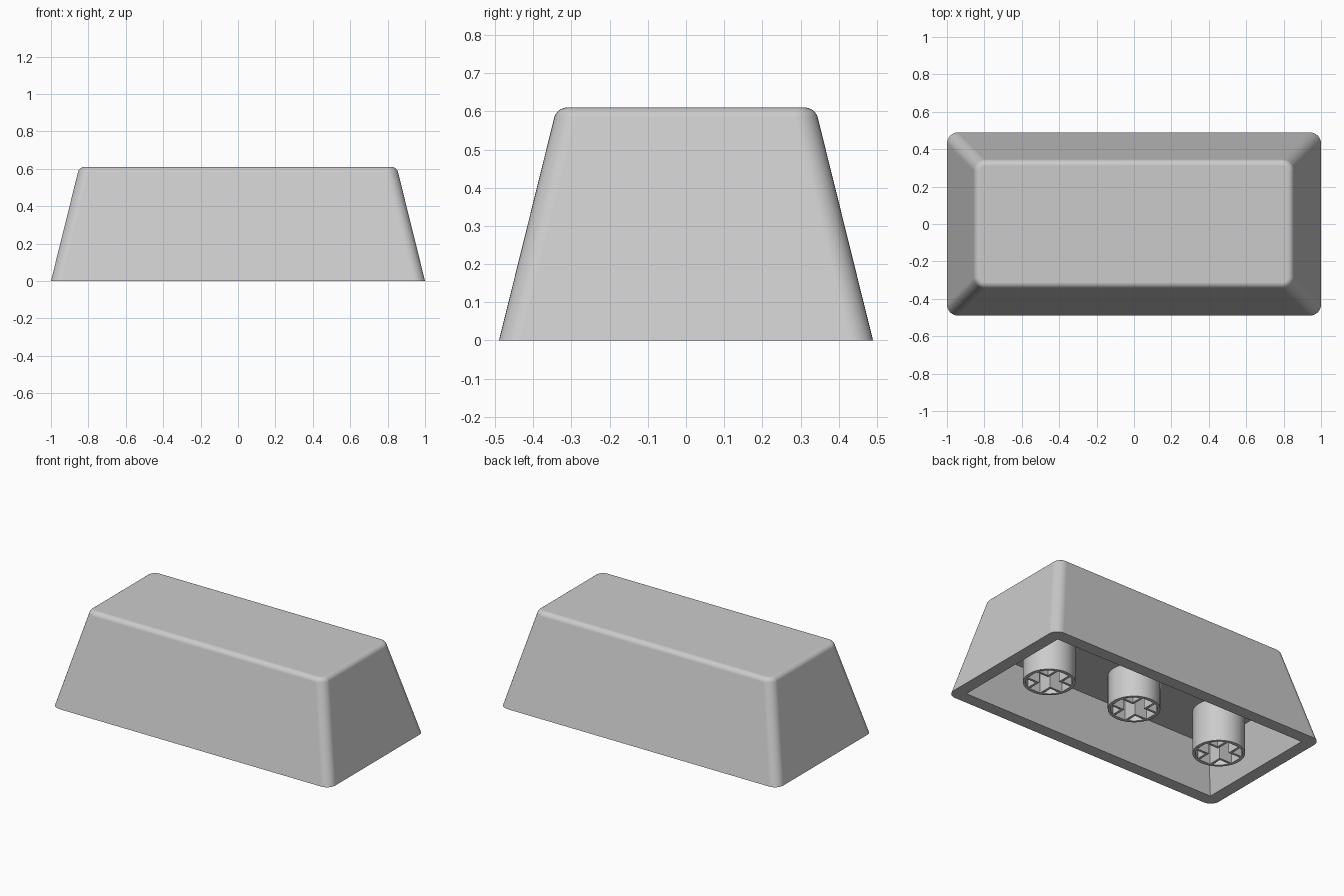
import bpy
import bmesh
from math import acos, asin, atan, cos, sin, pi, radians

cube = bpy.data.objects.get("Cube")
if cube:
    bpy.data.objects.remove(cube)

HALF_X, HALF_Y, HEIGHT = 1.0, 0.49, 0.61
TAPER = 0.248          # inward lean of the outer walls per unit of height
CORNER, FILLET = 0.06, 0.035
WALL, CEILING, INNER_TAPER = 0.08, 0.275, 0.28

grey = bpy.data.materials.new("light grey plastic")
grey.use_nodes = True
grey.diffuse_color = (0.6, 0.6, 0.6, 1)
grey.node_tree.nodes["Principled BSDF"].inputs["Base Color"].default_value = grey.diffuse_color


def loft(name, loops):
    """Skin a stack of equal-sized point loops and cap both ends."""
    bm = bmesh.new()
    rings = [[bm.verts.new(p) for p in loop] for loop in loops]
    count = len(rings[0])
    for low, high in zip(rings, rings[1:]):
        for i in range(count):
            j = (i + 1) % count
            bm.faces.new((low[i], low[j], high[j], high[i]))
    bm.faces.new(rings[0][::-1])
    bm.faces.new(rings[-1])
    bmesh.ops.recalc_face_normals(bm, faces=bm.faces)
    mesh = bpy.data.meshes.new(name)
    bm.to_mesh(mesh)
    bm.free()
    mesh.materials.append(grey)
    obj = bpy.data.objects.new(name, mesh)
    bpy.context.collection.objects.link(obj)
    return obj


def prism(name, outline, x, bottom, top):
    """Extrude a flat outline, shifted along x, between two heights."""
    return loft(name, [[(px + x, py, z) for px, py in outline] for z in (bottom, top)])


def rectangle(hx, hy):
    return [(sx * hx, sy * hy) for sx, sy in ((1, 1), (-1, 1), (-1, -1), (1, -1))]


def arc(radius, start, end, steps):
    return [(radius * cos(start + (end - start) * s / steps),
             radius * sin(start + (end - start) * s / steps)) for s in range(steps + 1)]


def rounded_rectangle(hx, hy, radius):
    points = []
    for quarter, (x, y) in enumerate(rectangle(hx - radius, hy - radius)):
        start = quarter * pi / 2
        points += [(x + ax, y + ay) for ax, ay in arc(radius, start, start + pi / 2, 8)]
    return points


def at_height(outline, z):
    return [(x, y, z) for x, y in outline]


def activate(obj):
    bpy.ops.object.select_all(action='DESELECT')
    obj.select_set(True)
    bpy.context.view_layer.objects.active = obj


def cut(obj, cutter):
    cutter.hide_render = True
    activate(obj)
    mod = obj.modifiers.new("cut", 'BOOLEAN')
    mod.operation = 'DIFFERENCE'
    mod.solver = 'EXACT'
    mod.object = cutter
    bpy.ops.object.modifier_apply(modifier=mod.name)
    bpy.data.objects.remove(cutter)


def smooth(obj):
    """Smooth the fillets while large faces stay flat."""
    activate(obj)
    bpy.ops.object.shade_smooth_by_angle(angle=radians(30))
    mod = obj.modifiers.new("flat faces", 'WEIGHTED_NORMAL')
    mod.keep_sharp = True
    bpy.ops.object.modifier_apply(modifier=mod.name)


# Tapered outer shell with rounded corners and a filleted top edge
lean = atan(TAPER)
centre = FILLET * cos(lean) + TAPER * (HEIGHT - FILLET + FILLET * sin(lean))
profile = [(0, 0, CORNER)]
for ax, az in arc(FILLET, lean, pi / 2, 8):
    profile.append((centre - ax, HEIGHT - FILLET + az, CORNER - FILLET * cos(lean) + ax))
shell = loft("cap_shell", [at_height(rounded_rectangle(HALF_X - i, HALF_Y - i, r), z)
                           for i, z, r in profile])

# Sharp-cornered hollow underneath
hollow = []
for z in (-0.05, CEILING):
    inset = WALL + INNER_TAPER * z
    hollow.append(at_height(rectangle(HALF_X - inset, HALF_Y - inset), z))
cut(shell, loft("hollow_cutter", hollow))
smooth(shell)

# Three thin-walled mounting stems; the middle one is shorter
RADIUS, BORE, SLOT, RIB = 0.152, 0.135, 0.04, 0.015
edge = SLOT + RIB
pocket = [(edge, edge)] + arc(BORE, asin(edge / BORE), acos(edge / BORE), 8)
cutters = [rectangle(BORE - 0.006, SLOT), rectangle(SLOT, BORE - 0.006)]
cutters += [[(sx * px, sy * py) for px, py in pocket] for sx, sy in rectangle(1, 1)]
for name, x, base in (("right_stem", -0.64, 0), ("middle_stem", 0, 0.057), ("left_stem", 0.64, 0)):
    stem = prism(name, arc(RADIUS, 0, 2 * pi, 48)[:-1], x, base, CEILING + 0.02)
    # Cross-shaped socket and the four pockets around its ribs
    for outline in cutters:
        cut(stem, prism("socket_cutter", outline, x, base - 0.05, CEILING))
    smooth(stem)
